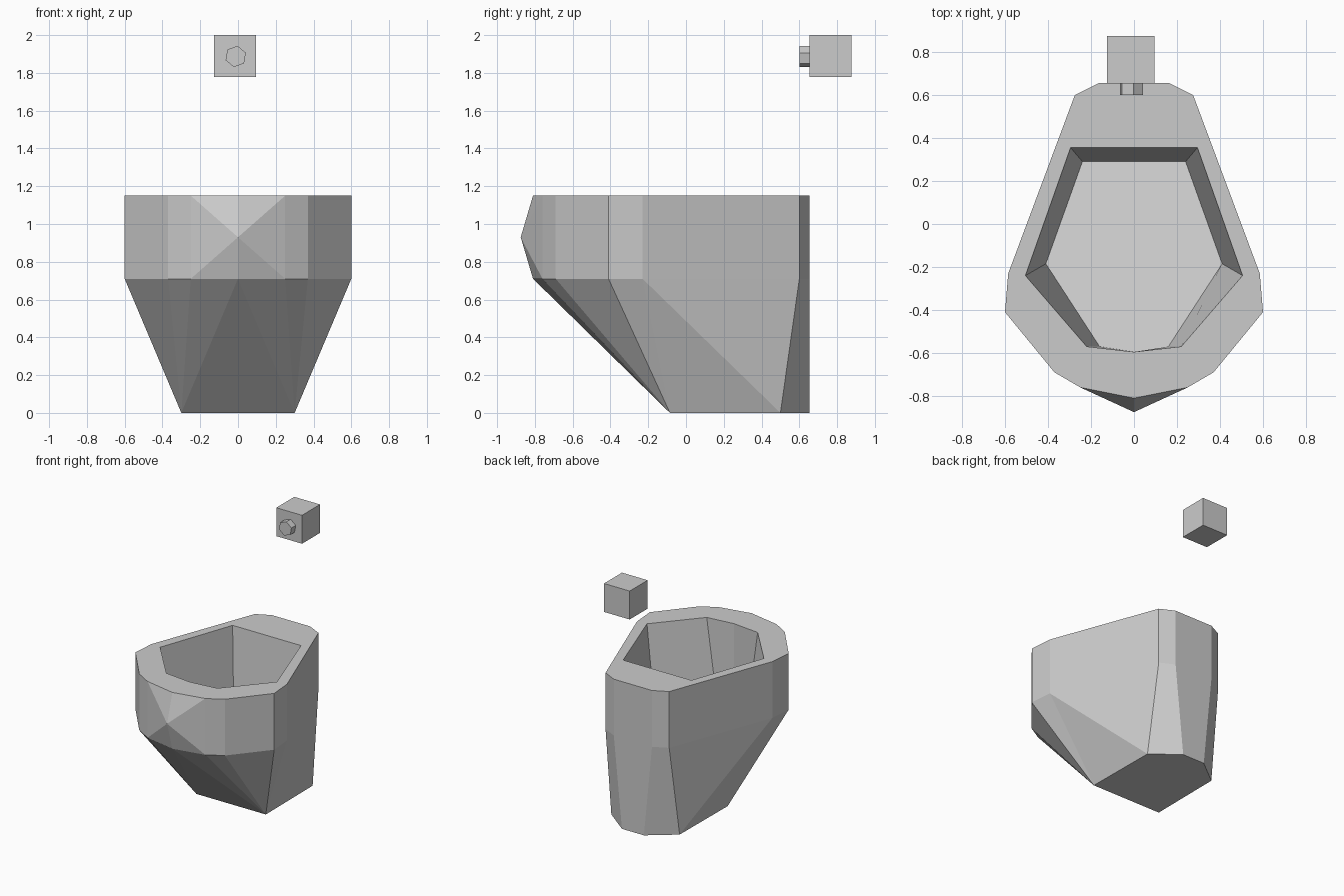
import bpy, bmesh, math
from mathutils import Matrix

cube = bpy.data.objects.get("Cube")
if cube:
    bpy.data.objects.remove(cube, do_unlink=True)

# One plain ceramic grey
GREY = (0.6, 0.6, 0.6, 1)
mat = bpy.data.materials.new("ceramic_grey")
mat.use_nodes = True
mat.diffuse_color = GREY
mat.node_tree.nodes["Principled BSDF"].inputs["Base Color"].default_value = GREY


def finish(bm, name, recalc=True):
    if recalc:
        bmesh.ops.recalc_face_normals(bm, faces=bm.faces)
    mesh = bpy.data.meshes.new(name)
    bm.to_mesh(mesh)
    bm.free()
    mesh.materials.append(mat)
    obj = bpy.data.objects.new(name, mesh)
    bpy.context.collection.objects.link(obj)
    return obj


def ring(bm, half, z):
    """Closed ring from a +x half outline, listed front to back; z is a function of y."""
    left = [(x, y) for x, y in reversed(half) if x > 0]
    points = half + [(-x, y) for x, y in left]
    return [bm.verts.new((x, y, z(y))) for x, y in points]


def band(bm, a, b):
    n = len(a)
    for i in range(n):
        j = (i + 1) % n
        bm.faces.new((a[i], a[j], b[j], b[i]))


RIM = [(0, -.81), (.25, -.76), (.37, -.69), (.6, -.41), (.585, -.23), (.275, .6), (.165, .655)]
FOOT = [(.3, -.085), (.295, .5), (.095, .655)]
MOUTH = [(0, -.595), (.22, -.57), (.505, -.24), (.295, .355)]
FLOOR = [(0, -.595), (.16, -.57), (.41, -.185), (.24, .29)]
TOP, WAIST = 1.15, .71

# Bowl: faceted outer shell, tapered foot and hollow basin
bm = bmesh.new()
top = ring(bm, RIM, lambda y: TOP)
waist = ring(bm, RIM, lambda y: WAIST)
foot = ring(bm, FOOT, lambda y: 0)
mouth = ring(bm, MOUTH, lambda y: TOP)
floor = ring(bm, FLOOR, lambda y: .57 - .26 * y)
n, m = len(top), len(foot)

# Straight upper wall, with a pointed nose on its front two panels
nose = bm.verts.new((0, -.875, .93))
for i in range(1, n - 1):
    bm.faces.new((top[i], top[i + 1], waist[i + 1], waist[i]))
loop = [top[-1], top[0], top[1], waist[1], waist[0], waist[-1]]
for i, v in enumerate(loop):
    bm.faces.new((v, loop[(i + 1) % len(loop)], nose))

# Lower taper: waist points fan onto the foot corners, the same on both sides
bm.faces.new((waist[0], foot[0], foot[-1]))
for side in (1, -1):
    w = [waist[side * i] for i in range(7)]
    f = [foot[i if side > 0 else m - 1 - i] for i in range(3)]
    for i in range(4):
        bm.faces.new((w[i], w[i + 1], f[0]))
    bm.faces.new((w[4], f[1], f[0]))
    bm.faces.new((w[4], w[5], f[1]))
    bm.faces.new((w[5], w[6], f[2], f[1]))
bm.faces.new((waist[6], waist[7], foot[3], foot[2]))
bm.faces.new(foot)

# Flat rim surface between outer edge and mouth, matched from front to back
pairs = [0, 1, 1, 2, 2, 3, 3]
for side in (1, -1):
    for i in range(6):
        a, b = mouth[side * pairs[i]], mouth[side * pairs[i + 1]]
        corners = [top[side * i], top[side * (i + 1)], b]
        bm.faces.new(corners if a is b else corners + [a])
bm.faces.new((top[6], top[7], mouth[4], mouth[3]))

# Basin walls and sloping floor
band(bm, mouth, floor)
bm.faces.new(floor)
finish(bm, "bowl")

# Floating sensor box above the back edge
bm = bmesh.new()
bmesh.ops.create_cube(bm, size=.222, matrix=Matrix.Translation((-.015, .764, 1.889)))
finish(bm, "sensor_box")

# Six-sided button on its front
bm = bmesh.new()
bmesh.ops.create_cone(
    bm, cap_ends=True, segments=6, radius1=.057, radius2=.057, depth=.06,
    matrix=Matrix.Translation((-.012, .63, 1.887))
    @ Matrix.Rotation(math.radians(90), 4, 'X')
    @ Matrix.Rotation(math.radians(-10), 4, 'Z'))
finish(bm, "sensor_button")
